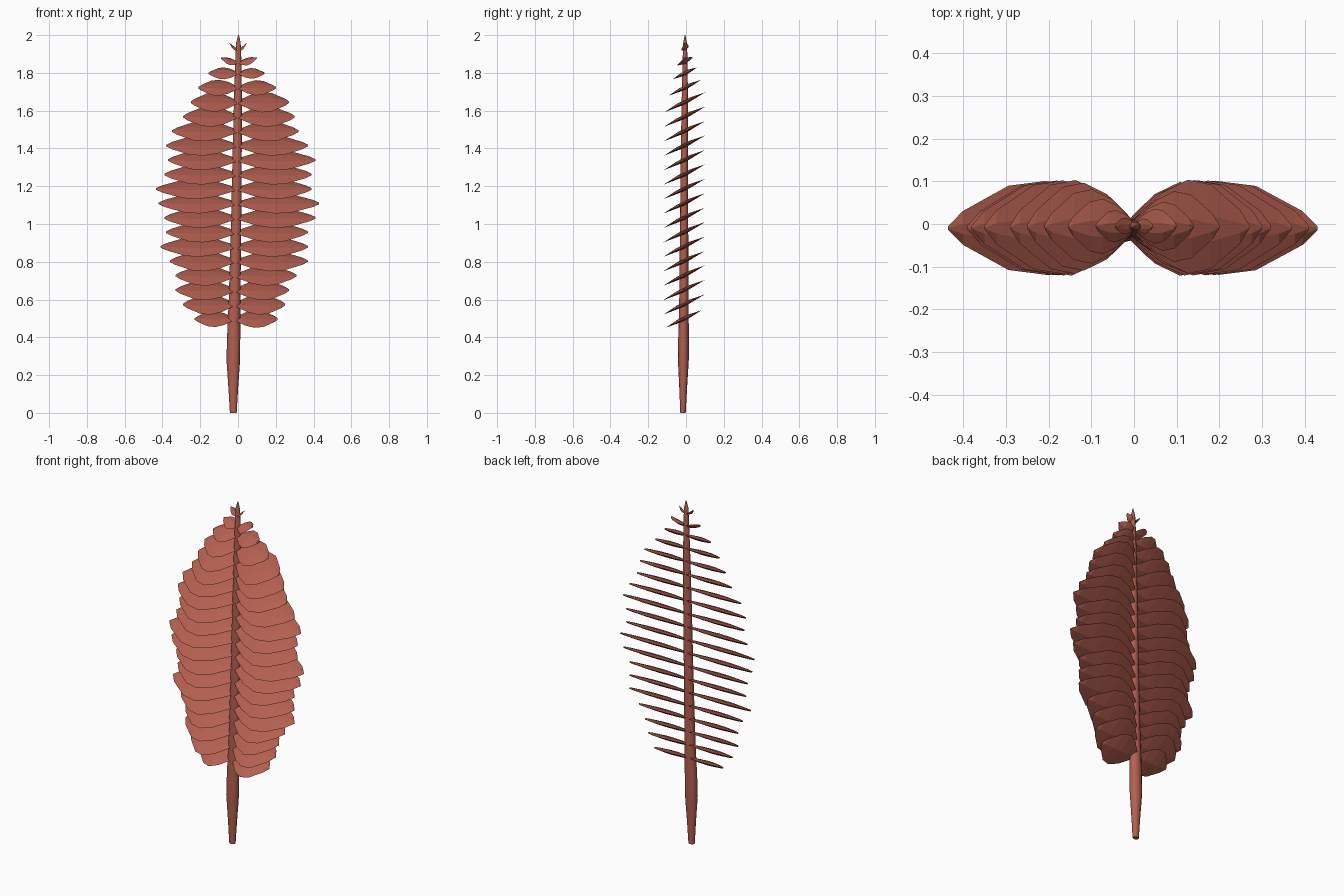
import bpy, bmesh, math
from mathutils import Matrix, Vector

cube = bpy.data.objects.get("Cube")
if cube:
    bpy.data.objects.remove(cube, do_unlink=True)

rust = bpy.data.materials.new("rust_red")
rust.use_nodes = True
COLOUR = (0.45, 0.115, 0.08, 1)
rust.diffuse_color = COLOUR
rust.node_tree.nodes["Principled BSDF"].inputs["Base Color"].default_value = COLOUR


def finish(bm, name):
    bmesh.ops.recalc_face_normals(bm, faces=bm.faces)
    mesh = bpy.data.meshes.new(name)
    bm.to_mesh(mesh)
    bm.free()
    mesh.materials.append(rust)
    obj = bpy.data.objects.new(name, mesh)
    bpy.context.collection.objects.link(obj)
    return obj


# Stem: rings along a slightly bent line (x, y, z, radius)
STEM = [(-.025, -.016, 0, .018), (-.025, -.015, .12, .025), (-.025, -.014, .28, .036),
        (-.023, -.013, .4, .035), (-.018, -.011, .6, .031), (-.01, -.01, 1, .027),
        (-.004, -.008, 1.4, .024), (0, -.006, 1.7, .02), (.002, -.005, 1.9, .015),
        (.002, -.005, 1.96, .012), (.003, -.005, 2, .002)]


def stem_at(z):
    for a, b in zip(STEM, STEM[1:]):
        if z <= b[2]:
            return Vector(a[:3]).lerp(Vector(b[:3]), (z - a[2]) / (b[2] - a[2]))
    return Vector(STEM[-1][:3])


bm = bmesh.new()
SIDES = 12
rings = []
for x, y, z, r in STEM:
    angles = [math.tau * k / SIDES for k in range(SIDES)]
    rings.append([bm.verts.new((x + r * math.cos(a), y + r * .8 * math.sin(a), z)) for a in angles])
for low, high in zip(rings, rings[1:]):
    for k in range(SIDES):
        n = (k + 1) % SIDES
        bm.faces.new((low[k], low[n], high[n], high[k]))
bm.faces.new(rings[0])
bm.faces.new(rings[-1])
stem = finish(bm, "stem")
bpy.context.view_layer.objects.active = stem
stem.select_set(True)
bpy.ops.object.shade_smooth_by_angle(angle=math.radians(40))

# Leaflet outline: (fraction of length, fraction of half width)
OUTLINE = [(0, .12), (.08, .34), (.25, .74), (.47, 1), (.67, .9), (.92, .36), (1, .04)]
TILT = math.radians(26)


def leaflet(name, side, reach, z, lift):
    base = stem_at(z)
    length = reach - side * base.x
    half_width = min(.122, length * .46)
    thick = min(.011, length * .1)
    turn = Matrix.Rotation(TILT, 4, 'X')
    bm = bmesh.new()
    sections = []
    for t, w in OUTLINE:
        h = thick * (.35 + .65 * w)
        loop = [(w * half_width, 0), (w * half_width * .3, h), (-w * half_width * .3, h),
                (-w * half_width, 0), (0, -h)]
        # Bend the blade a little along its length
        sections.append([bm.verts.new(
            base + Vector((side * t * length, 0, lift * t * t)) + turn @ Vector((0, y, dz)))
            for y, dz in loop])
    for a, b in zip(sections, sections[1:]):
        for k in range(len(a)):
            n = (k + 1) % len(a)
            bm.faces.new((a[k], a[n], b[n], b[k]))
    bm.faces.new(sections[0])
    bm.faces.new(sections[-1])
    finish(bm, name)


# Tip distances from the centre, bottom to top, for each row
REACH = {
    "left": (1, [.21, .25, .27, .31, .37, .37, .37, .41, .43, .39,
                 .39, .41, .37, .32, .3, .27, .2, .14, .1, .045]),
    "right": (-1, [.23, .29, .33, .33, .36, .41, .38, .39, .42, .435,
                   .39, .37, .38, .35, .29, .25, .21, .155, .09, .045]),
}
for row, (side, reaches) in REACH.items():
    for i, reach in enumerate(reaches):
        lift = {18: .025, 19: .035}.get(i, 0)
        leaflet(f"{row}_leaflet_{i + 1}", side, reach, .497 + .0765 * i - lift * .8, lift)
